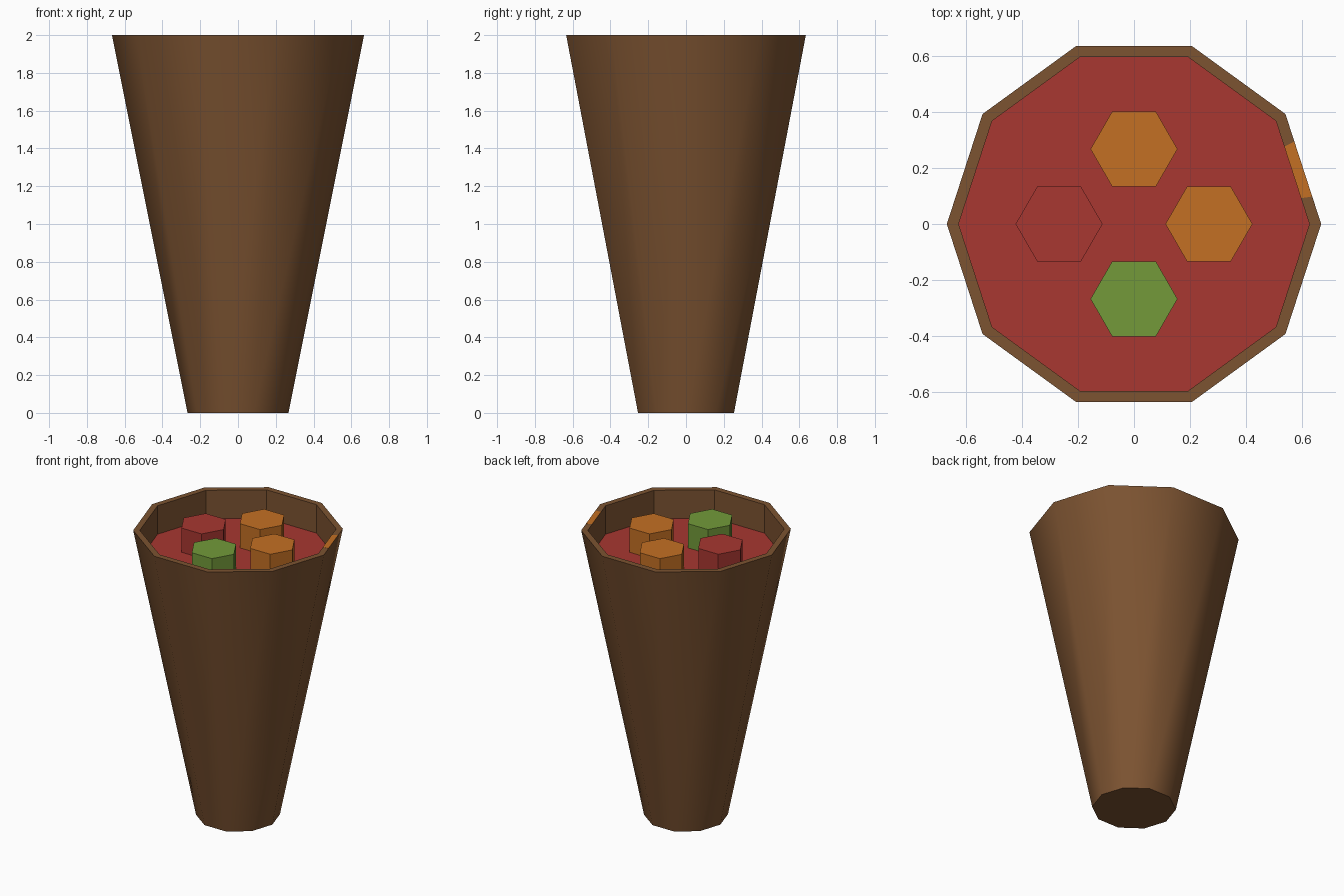
import bpy, bmesh, math

if "Cube" in bpy.data.objects:
    bpy.data.objects.remove(bpy.data.objects["Cube"])

def material(name, r, g, b):
    lin = lambda c: ((c / 255 + 0.055) / 1.055) ** 2.4
    m = bpy.data.materials.new(name)
    m.diffuse_color = (lin(r), lin(g), lin(b), 1)
    m.use_nodes = True
    m.node_tree.nodes["Principled BSDF"].inputs["Base Color"].default_value = m.diffuse_color
    return m

BROWN = material("brown", 124, 83, 49)
RED = material("red", 168, 55, 49)
ORANGE = material("orange", 196, 112, 36)
GREEN = material("green", 115, 154, 58)

def finish(name, bm, *mats):
    mesh = bpy.data.meshes.new(name)
    bm.to_mesh(mesh)
    bm.free()
    for m in mats:
        mesh.materials.append(m)
    ob = bpy.data.objects.new(name, mesh)
    bpy.context.collection.objects.link(ob)
    return ob

def ring(bm, n, r, z, cx=0, cy=0):
    return [bm.verts.new((cx + r * math.cos(math.tau * i / n),
                          cy + r * math.sin(math.tau * i / n), z)) for i in range(n)]

def bridge(bm, a, b, smooth=False):
    n = len(a)
    for i in range(n):
        j = (i + 1) % n
        bm.faces.new((a[i], a[j], b[j], b[i])).smooth = smooth

# Tapered ten-sided cup: smooth outside, flat rim, straight recess with red floor
R_OUT, R_IN, TOP, FLOOR = 0.667, 0.625, 2.0, 1.8
bm = bmesh.new()
base = ring(bm, 10, 0.267, 0)
rim_out = ring(bm, 10, R_OUT, TOP)
rim_in = ring(bm, 10, R_IN, TOP)
floor = ring(bm, 10, R_IN, FLOOR)
bm.faces.new(base[::-1])
bridge(bm, base, rim_out, True)
bridge(bm, rim_out, rim_in)
bridge(bm, rim_in, floor)
bm.faces.new(floor).material_index = 1
# keep rim, base and recess edges sharp
for e in bm.edges:
    e.smooth = all(f.smooth for f in e.link_faces)
finish("cup", bm, BROWN, RED)

# Four hexagonal pegs standing on the red floor
pegs = [("right_peg", 1, 0, ORANGE), ("back_peg", 0, 1, ORANGE),
        ("left_peg", -1, 0, RED), ("front_peg", 0, -1, GREEN)]
for name, dx, dy, mat in pegs:
    bm = bmesh.new()
    low = ring(bm, 6, 0.155, FLOOR, dx * 0.267, dy * 0.267)
    high = ring(bm, 6, 0.155, 1.97, dx * 0.267, dy * 0.267)
    bm.faces.new(low[::-1])
    bridge(bm, low, high)
    bm.faces.new(high)
    finish(name, bm, mat)

# Orange mark on the middle half of one rim segment
def rim_point(r, t, z):
    a = math.radians(36)
    return (r * (1 - t + t * math.cos(a)), r * t * math.sin(a), z)

bm = bmesh.new()
corners = [(R_IN, 0.25), (R_OUT, 0.25), (R_OUT, 0.75), (R_IN, 0.75)]
low = [bm.verts.new(rim_point(r, t, TOP - 0.001)) for r, t in corners]
high = [bm.verts.new(rim_point(r, t, TOP + 0.001)) for r, t in corners]
bm.faces.new(low[::-1])
bridge(bm, low, high)
bm.faces.new(high)
finish("rim_mark", bm, ORANGE)
